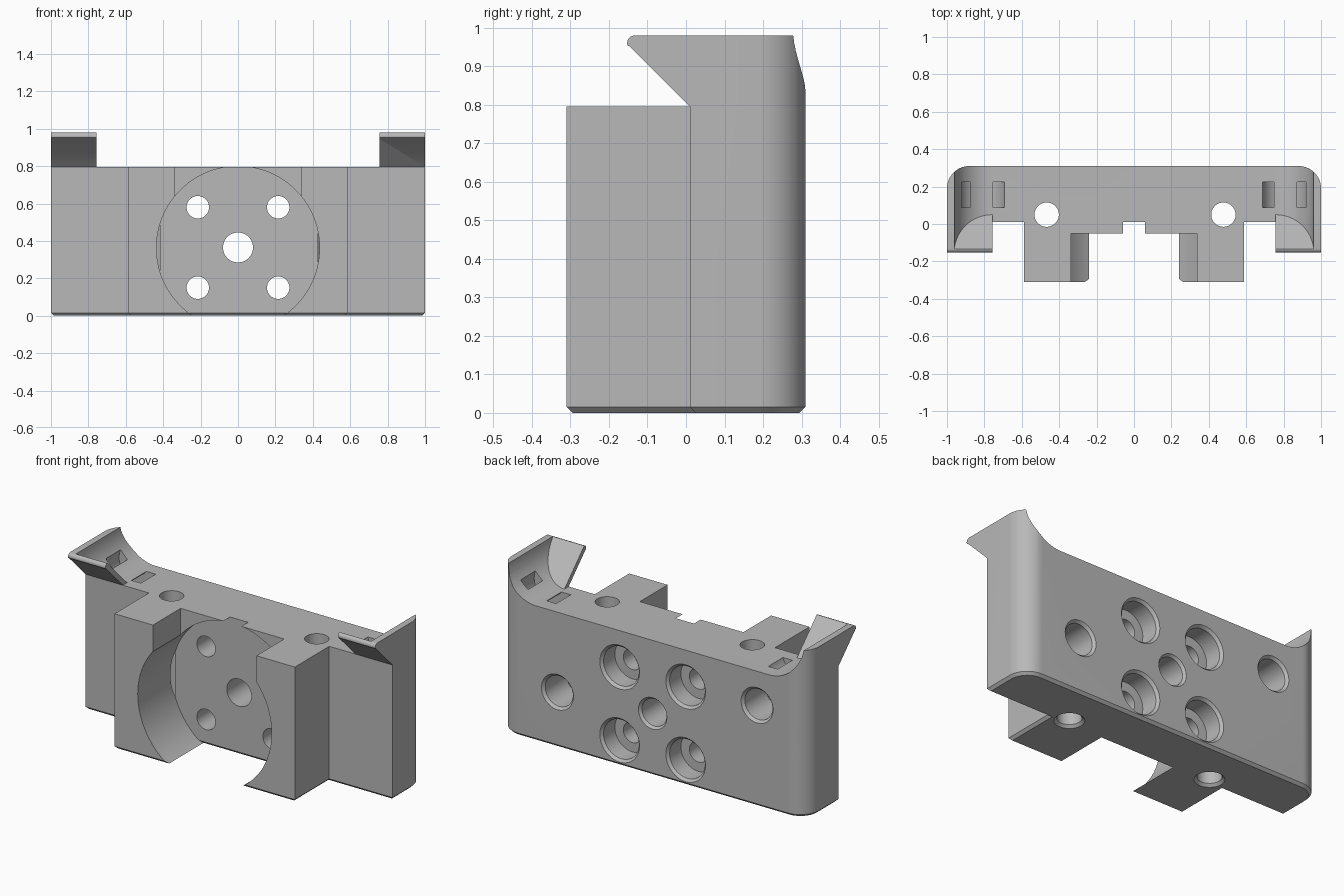
import bpy, bmesh
from math import cos, sin, pi

if "Cube" in bpy.data.objects:
    bpy.data.objects.remove(bpy.data.objects["Cube"])

grey = bpy.data.materials.new("plain grey")
grey.use_nodes = True
colour = (0.48, 0.48, 0.48, 1)
grey.diffuse_color = colour
grey.node_tree.nodes["Principled BSDF"].inputs["Base Color"].default_value = colour


def finish(name, bm):
    bmesh.ops.recalc_face_normals(bm, faces=bm.faces)
    mesh = bpy.data.meshes.new(name)
    bm.to_mesh(mesh)
    bm.free()
    mesh.materials.append(grey)
    ob = bpy.data.objects.new(name, mesh)
    bpy.context.collection.objects.link(ob)
    return ob


def prism(name, outline, axis, lo, hi, chamfer=0, shear=None):
    """Extrude a 2D outline along an axis, with optional bottom chamfer."""
    place = {"x": lambda a, b, h: (h, a, b),
             "y": lambda a, b, h: (a, h, b),
             "z": lambda a, b, h: (a, b, h)}[axis]
    bm = bmesh.new()
    low = [bm.verts.new(place(a, b, lo)) for a, b in outline]
    high = [bm.verts.new(place(a, b, hi)) for a, b in outline]
    if shear:
        for v in low:
            v.co.y = shear - v.co.z
    bottom = bm.faces.new(low)
    bm.faces.new(high)
    n = len(low)
    for i in range(n):
        j = (i + 1) % n
        bm.faces.new((low[i], low[j], high[j], high[i]))
    bmesh.ops.recalc_face_normals(bm, faces=bm.faces)
    if chamfer:
        bmesh.ops.bevel(bm, geom=list(bottom.edges), offset=chamfer,
                        segments=1, affect="EDGES")
    return finish(name, bm)


def lathe(name, profile, axis, a, b, closed=False, sides=64):
    """Revolve (radius, height) pairs about a line parallel to y or z."""
    bm = bmesh.new()
    rings = []
    for r, h in profile:
        ring = []
        for k in range(sides):
            u, v = a + r * cos(2 * pi * k / sides), b + r * sin(2 * pi * k / sides)
            ring.append(bm.verts.new((u, h, v) if axis == "y" else (u, v, h)))
        rings.append(ring)
    pairs = list(zip(rings, rings[1:]))
    if closed:
        pairs.append((rings[-1], rings[0]))
    else:
        bm.faces.new(rings[0])
        bm.faces.new(rings[-1])
    for p, q in pairs:
        for k in range(sides):
            m = (k + 1) % sides
            bm.faces.new((p[k], p[m], q[m], q[k]))
    return finish(name, bm)


def combine(target, tool, operation="DIFFERENCE"):
    mod = target.modifiers.new("combine", "BOOLEAN")
    mod.operation, mod.solver, mod.object = operation, "EXACT", tool
    bpy.context.view_layer.objects.active = target
    bpy.ops.object.modifier_apply(modifier=mod.name)
    bpy.data.objects.remove(tool)


def rect(x0, x1, y0, y1):
    return [(x0, y0), (x1, y0), (x1, y1), (x0, y1)]


def arc(cx, cy, r, start, end, steps=16):
    angles = [start + (end - start) * i / steps for i in range(steps + 1)]
    return [(cx + r * cos(t), cy + r * sin(t)) for t in angles]


TOP, PEAK, BACK = 0.795, 0.98, 0.31

# Back plate with rounded rear corners
plan = [(-1, 0.01), (1, 0.01)]
plan += arc(0.88, 0.19, 0.12, 0, pi / 2) + arc(-0.88, 0.19, 0.12, pi / 2, pi)
body = prism("mounting_bracket", plan, "z", 0, PEAK, chamfer=0.015)

# Sloping front hooks on the corner uprights
hook = [(0.1, 0.705), (-0.147, 0.952)]
hook += arc(-0.133, 0.96, 0.02, pi * 1.1, pi / 2, 6) + [(0.1, PEAK)]
for lo, hi in ((-1, -0.757), (0.757, 1)):
    combine(body, prism("hook", hook, "x", lo, hi), "UNION")

# Curved trough between the uprights, ending at the hooks' sloped inner faces
trough = arc(-0.757, TOP + 0.205, 0.205, pi, pi * 1.5)
trough += arc(0.757, TOP + 0.205, 0.205, pi * 1.5, pi * 2)
trough += [(0.962, 1.1), (-0.962, 1.1)]
combine(body, prism("trough", trough, "y", -0.3, 0.5, shear=TOP + 0.05))
combine(body, prism("gap", rect(-0.757, 0.757, -0.5, 0.5), "z", TOP, 1.2))

# Front block with its round motor seat and square top opening
block = prism("front_block", rect(-0.587, 0.587, -BACK, 0.05), "z", 0, TOP, chamfer=0.015)
combine(block, lathe("seat", [(0.436, -0.5), (0.436, 0.3)], "y", 0, 0.363, sides=96))
combine(block, prism("opening", rect(-0.337, 0.337, -0.5, -0.052), "z", 0.363, 1))
combine(body, block, "UNION")

# Centre hole and four counterbored screw holes
combine(body, lathe("shaft", [(0.105, 0.325), (0.08, 0.295), (0.08, -0.2)], "y", 0, 0.365))
screw = [(0.143, 0.325), (0.115, 0.295), (0.115, 0.19), (0.06, 0.19), (0.06, -0.2)]
for x in (-0.215, 0.215):
    for z in (0.15, 0.58):
        combine(body, lathe("screw_hole", screw, "y", x, z))

# Blind side bores in the back
for x, z in ((0.62, 0.325), (-0.68, 0.595)):
    bore = [(0.118, 0.325), (0.09, 0.295), (0.09, 0.1)]
    combine(body, lathe("side_bore", bore, "y", x, z))

# Upright holes, flared underneath
for x in (-0.467, 0.478):
    rod = [(0.09, -0.01), (0.065, 0.015), (0.065, 1)]
    combine(body, lathe("rod_hole", rod, "z", x, 0.05))

# Curved strap tunnels under the trough corners
tunnel = [(0.066, 0.088), (0.122, 0.088), (0.122, 0.225), (0.066, 0.225)]
for x in (-0.81, 0.805):
    combine(body, lathe("strap_tunnel", tunnel, "y", x, 0.83, closed=True))

# Keep one material and smooth only the curved faces
body.data.materials.clear()
body.data.materials.append(grey)
for face in body.data.polygons:
    face.material_index = 0
bpy.ops.object.select_all(action="DESELECT")
body.select_set(True)
bpy.context.view_layer.objects.active = body
bpy.ops.object.shade_smooth_by_angle(angle=pi / 7)
